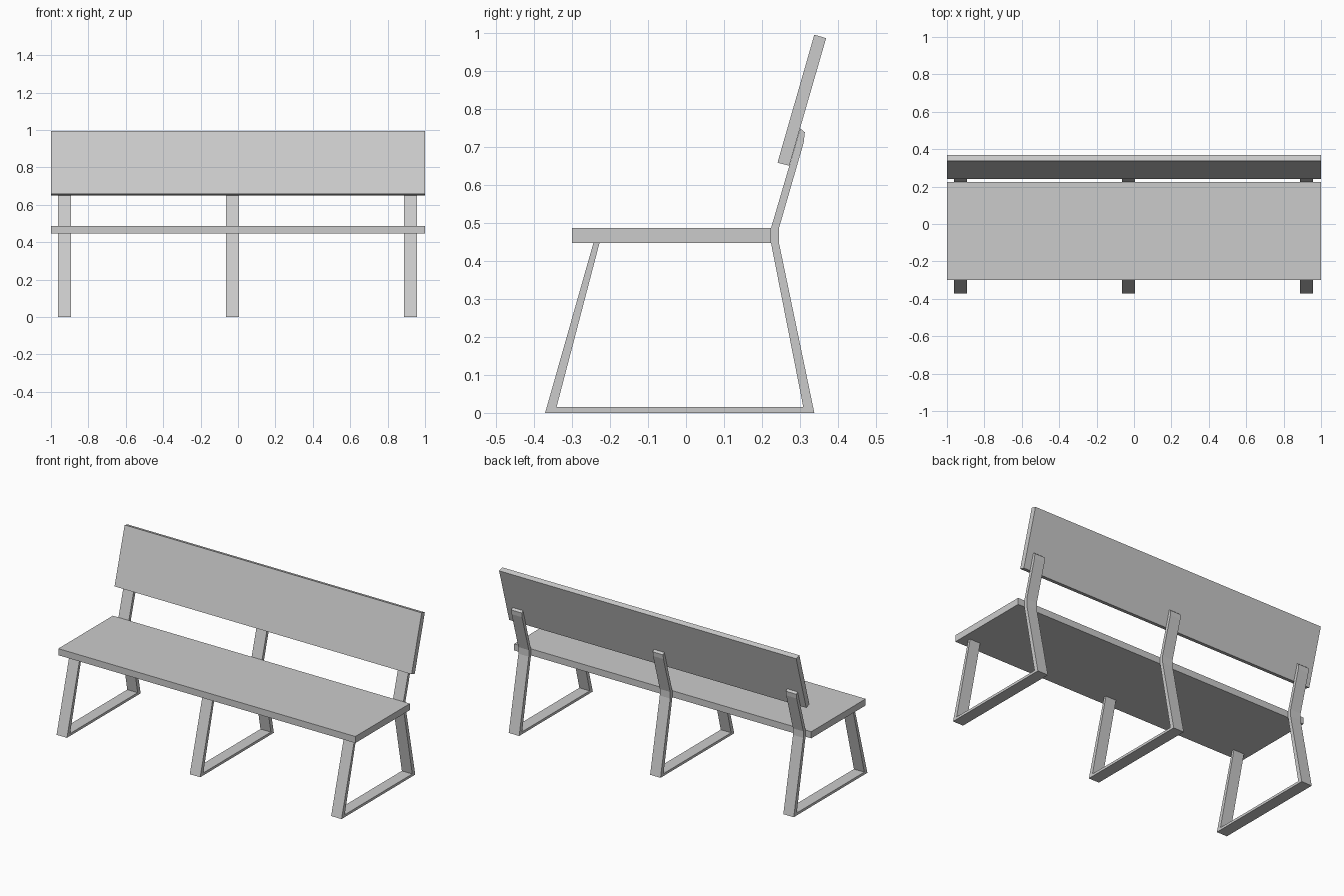
import bpy
import bmesh

if "Cube" in bpy.data.objects:
    bpy.data.objects.remove(bpy.data.objects["Cube"])


def extrude_profile(name, points, x0, x1):
    """Extrude a closed (y, z) outline along x."""
    bm = bmesh.new()
    face = bm.faces.new([bm.verts.new((x0, y, z)) for y, z in points])
    ext = bmesh.ops.extrude_face_region(bm, geom=[face])
    moved = [v for v in ext["geom"] if isinstance(v, bmesh.types.BMVert)]
    bmesh.ops.translate(bm, verts=moved, vec=(x1 - x0, 0, 0))
    bmesh.ops.recalc_face_normals(bm, faces=bm.faces)
    mesh = bpy.data.meshes.new(name)
    bm.to_mesh(mesh)
    bm.free()
    obj = bpy.data.objects.new(name, mesh)
    bpy.context.collection.objects.link(obj)
    return obj


# Seat board
extrude_profile("seat", [(-0.30, 0.447), (0.224, 0.447),
                         (0.224, 0.487), (-0.30, 0.487)], -1, 1)

# Tilted backrest board
extrude_profile("backrest", [(0.241, 0.659), (0.272, 0.651),
                             (0.369, 0.987), (0.338, 0.996)], -1, 1)

# Bent flat-bar frames: front leg, floor bar, rear leg and back support
frame = [(-0.244, 0.447), (-0.371, 0.0), (0.338, 0.0), (0.245, 0.447),
         (0.245, 0.487), (0.310, 0.712), (0.313, 0.739), (0.301, 0.749),
         (0.224, 0.487), (0.224, 0.447), (0.309, 0.015), (-0.341, 0.015),
         (-0.228, 0.447)]
for side, x in (("left", -0.927), ("middle", -0.03), ("right", 0.922)):
    extrude_profile(side + "_frame", frame, x - 0.035, x + 0.035)
